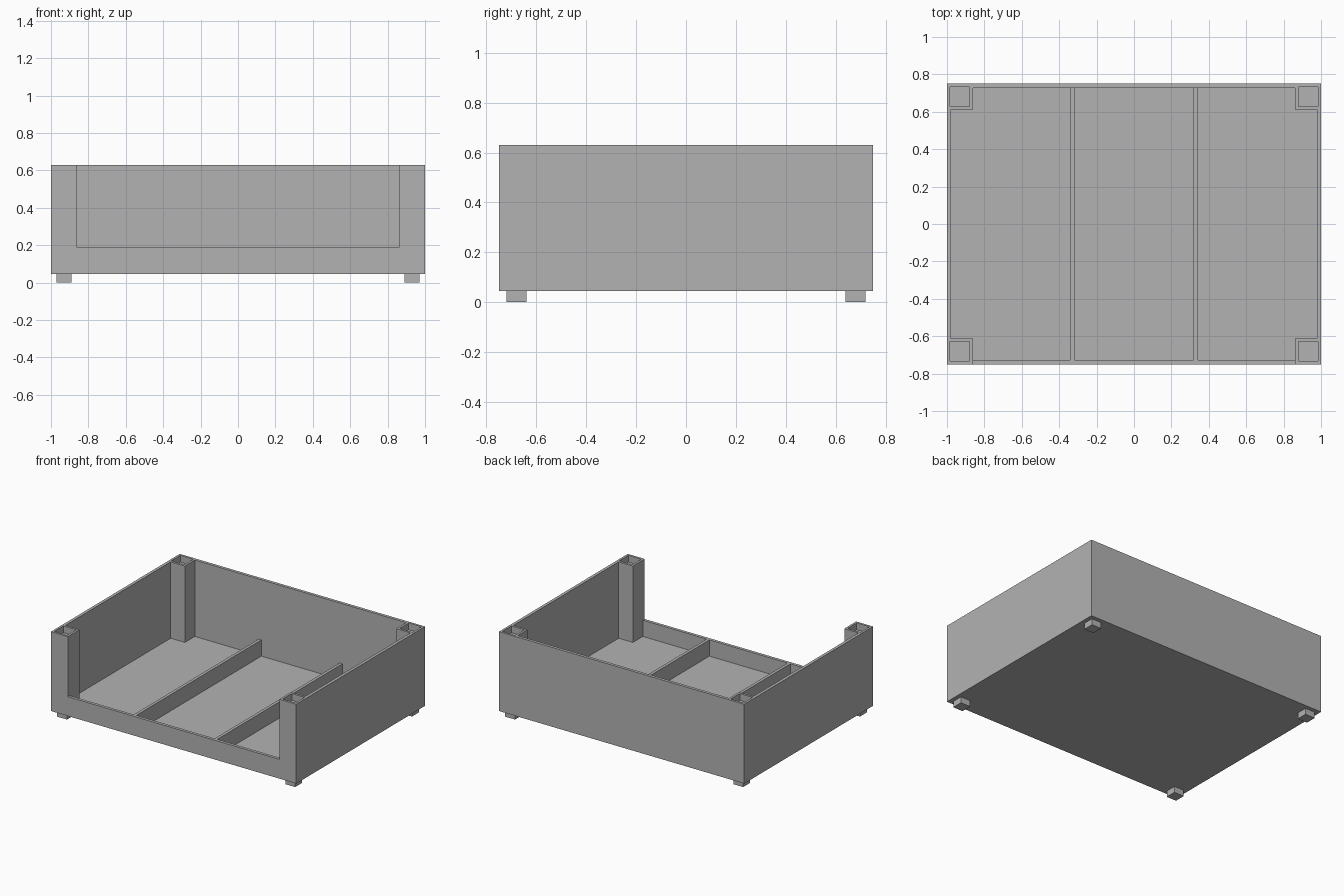
import bpy
import bmesh

default_cube = bpy.data.objects.get("Cube")
if default_cube:
    bpy.data.objects.remove(default_cube, do_unlink=True)

# Overall measurements
HALF_X, HALF_Y = 1.0, 0.75
BASE, FLOOR, LIP, TOP = 0.045, 0.067, 0.187, 0.63
WALL, POST = 0.022, 0.138
SOCKET_RIM, SOCKET_DEPTH = 0.023, 0.05
FOOT, FOOT_INSET = 0.08, 0.03
DIVIDER_X = 0.33

grey = bpy.data.materials.new("plain grey")
grey.use_nodes = True
grey.diffuse_color = (0.45, 0.45, 0.45, 1)
grey.node_tree.nodes["Principled BSDF"].inputs["Base Color"].default_value = grey.diffuse_color


def box(name, low, high, socket=False):
    """Box between two corners, optionally with a square pocket in its top."""
    bm = bmesh.new()
    bmesh.ops.create_cube(bm, size=1)
    for v in bm.verts:
        v.co = [lo + (c + 0.5) * (hi - lo) for c, lo, hi in zip(v.co, low, high)]
    if socket:
        bm.normal_update()
        top = max(bm.faces, key=lambda f: f.calc_center_median().z)
        bmesh.ops.inset_region(bm, faces=[top], thickness=SOCKET_RIM)
        pocket = bmesh.ops.extrude_discrete_faces(bm, faces=[top])["faces"][0]
        bmesh.ops.translate(bm, verts=pocket.verts, vec=(0, 0, -SOCKET_DEPTH))
    bmesh.ops.recalc_face_normals(bm, faces=bm.faces)
    mesh = bpy.data.meshes.new(name)
    bm.to_mesh(mesh)
    bm.free()
    mesh.materials.append(grey)
    obj = bpy.data.objects.new(name, mesh)
    bpy.context.collection.objects.link(obj)
    return obj


def corner_box(name, sx, sy, inset, size, z0, z1, socket=False):
    """Square block set in from one of the four outer corners."""
    x = sorted(sx * (HALF_X - inset - d) for d in (0, size))
    y = sorted(sy * (HALF_Y - inset - d) for d in (0, size))
    return box(name, (x[0], y[0], z0), (x[1], y[1], z1), socket)


# Floor slab
box("floor", (-HALF_X, -HALF_Y, BASE), (HALF_X, HALF_Y, FLOOR))

# Tall back wall and low front lip, between the posts
px, py = HALF_X - POST, HALF_Y - POST
box("back_wall", (-px, HALF_Y - WALL, FLOOR), (px, HALF_Y, TOP))
box("front_lip", (-px, -HALF_Y, FLOOR), (px, -HALF_Y + WALL, LIP))

for side, sx in (("left", 1), ("right", -1)):
    # Side wall
    x = sorted((sx * HALF_X, sx * (HALF_X - WALL)))
    box(f"{side}_wall", (x[0], -py, FLOOR), (x[1], py, TOP))

    # Low divider running front to back
    x = sx * DIVIDER_X
    box(f"{side}_divider", (x - WALL / 2, -HALF_Y + WALL, FLOOR),
        (x + WALL / 2, HALF_Y - WALL, LIP))

    # Corner posts with stacking sockets, and the feet that fit them
    for end, sy in (("front", -1), ("back", 1)):
        corner_box(f"{end}_{side}_post", sx, sy, 0, POST, FLOOR, TOP, socket=True)
        corner_box(f"{end}_{side}_foot", sx, sy, FOOT_INSET, FOOT, 0, BASE)
